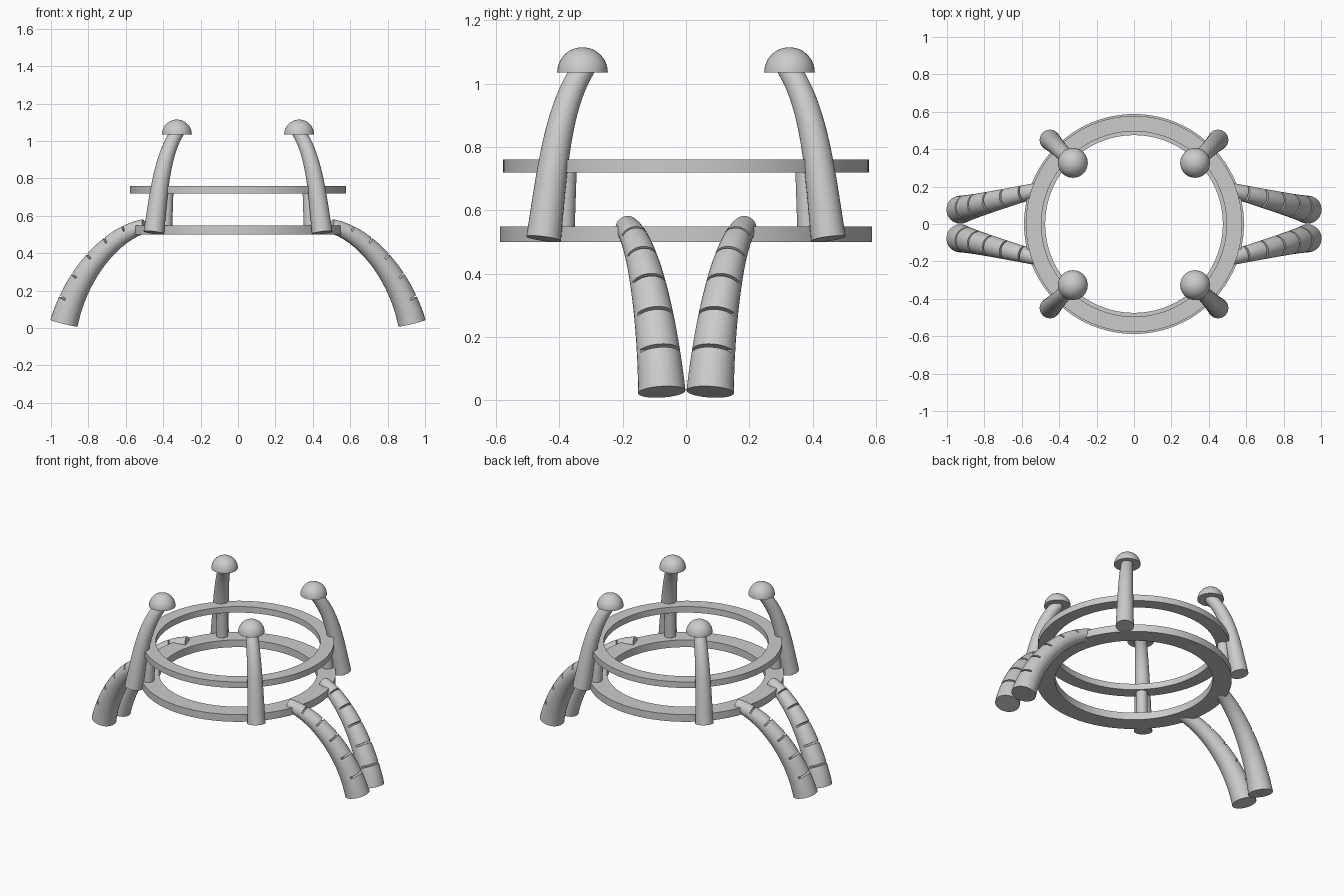
import bpy, bmesh, math
from mathutils import Vector
from mathutils.geometry import interpolate_bezier

cube = bpy.data.objects.get("Cube")
if cube:
    bpy.data.objects.remove(cube, do_unlink=True)

grey = bpy.data.materials.new("plain grey")
grey.use_nodes = True
grey.diffuse_color = (0.6, 0.6, 0.6, 1)
grey.node_tree.nodes["Principled BSDF"].inputs["Base Color"].default_value = (0.6, 0.6, 0.6, 1)


def finish(bm, name):
    bmesh.ops.remove_doubles(bm, verts=bm.verts, dist=1e-5)
    bmesh.ops.recalc_face_normals(bm, faces=bm.faces)
    mesh = bpy.data.meshes.new(name)
    bm.to_mesh(mesh)
    bm.free()
    mesh.materials.append(grey)
    obj = bpy.data.objects.new(name, mesh)
    bpy.context.collection.objects.link(obj)
    bpy.ops.object.select_all(action='DESELECT')
    obj.select_set(True)
    bpy.context.view_layer.objects.active = obj
    bpy.ops.object.shade_smooth_by_angle(angle=math.radians(35))
    return obj


def lathe(name, profile, centre=(0, 0, 0), steps=64):
    """Spin an (r, z) profile about a vertical axis."""
    bm = bmesh.new()
    verts = [bm.verts.new((r, 0, z)) for r, z in profile]
    edges = [bm.edges.new(p) for p in zip(verts, verts[1:])]
    bmesh.ops.spin(bm, geom=verts + edges, cent=(0, 0, 0), axis=(0, 0, 1),
                   angle=math.tau, steps=steps, use_merge=True)
    bmesh.ops.translate(bm, verts=bm.verts, vec=centre)
    return finish(bm, name)


def tube(name, points, r0, r1, notches=(), sides=32):
    """Tapered tube on a Bezier in a vertical plane, with slits in its upper side."""
    p = [Vector(q) for q in points]
    side = Vector((0, 0, 1)).cross(p[3] - p[0]).normalized()
    half = 0.007
    stations = [(i / 36, False) for i in range(37)
                if all(abs(i / 36 - n) > half for n in notches)]
    for n in notches:
        stations += [(n - half, False), (n - half + 1e-6, True),
                     (n + half - 1e-6, True), (n + half, False)]
    bm = bmesh.new()
    rings = []
    for t, cut in sorted(stations):
        s = 1 - t
        c = p[0]*s**3 + p[1]*3*s*s*t + p[2]*3*s*t*t + p[3]*t**3
        tangent = ((p[1]-p[0])*s*s + (p[2]-p[1])*2*s*t + (p[3]-p[2])*t*t).normalized()
        up = tangent.cross(side)
        r = r0 + (r1 - r0) * t
        ring = []
        for k in range(sides):
            a = math.tau * k / sides
            h = math.cos(a)
            if cut:
                h = min(h, 0.3)
            ring.append(bm.verts.new(c + side * r * math.sin(a) + up * r * h))
        rings.append(ring)
    for a, b in zip(rings, rings[1:]):
        for k in range(sides):
            j = (k + 1) % sides
            bm.faces.new((a[k], a[j], b[j], b[k]))
    bm.faces.new(rings[0])
    bm.faces.new(rings[-1])
    return finish(bm, name)


def flat_ring(name, inner, outer, z0, z1):
    lathe(name, [(inner, z0), (outer, z0), (outer, z1), (inner, z1), (inner, z0)], steps=96)


# Two flat rings
flat_ring("lower_ring", 0.475, 0.588, 0.50, 0.548)
flat_ring("upper_ring", 0.495, 0.578, 0.72, 0.76)

# Curved posts with domed caps, and struts joining the rings
dome = [(0, 0)] + [(0.08 * math.cos(a * math.pi / 24), 0.08 * math.sin(a * math.pi / 24))
                   for a in range(12)] + [(0, 0.08)]
for fb, sy in (("front", -1), ("back", 1)):
    for lr, sx in (("left", 1), ("right", -1)):
        def diagonal(d, z):
            return (sx * d, sy * d, z)
        tube(f"{fb}_{lr}_post", [diagonal(0.45, 0.51), diagonal(0.425, 0.70),
                                 diagonal(0.41, 0.92), diagonal(0.322, 1.05)], 0.055, 0.036)
        lathe(f"{fb}_{lr}_cap", dome, diagonal(0.327, 1.035), 32)
        tube(f"{fb}_{lr}_strut", [diagonal(0.388, 0.53), diagonal(0.385, 0.60),
                                  diagonal(0.382, 0.67), diagonal(0.379, 0.74)], 0.036, 0.034)

# Slitted legs, paired on each side
profile = [(0.50, 0.545), (0.69, 0.50), (0.87, 0.27), (0.93, 0.026)]
for fb, sy in (("front", -1), ("back", 1)):
    for lr, sx in (("left", 1), ("right", -1)):
        path = [(sx * x, sy * (0.186 - (x - 0.5) * 0.255), z) for x, z in profile]
        tube(f"{fb}_{lr}_leg", path, 0.038, 0.075, [i / 6 for i in range(1, 6)])
